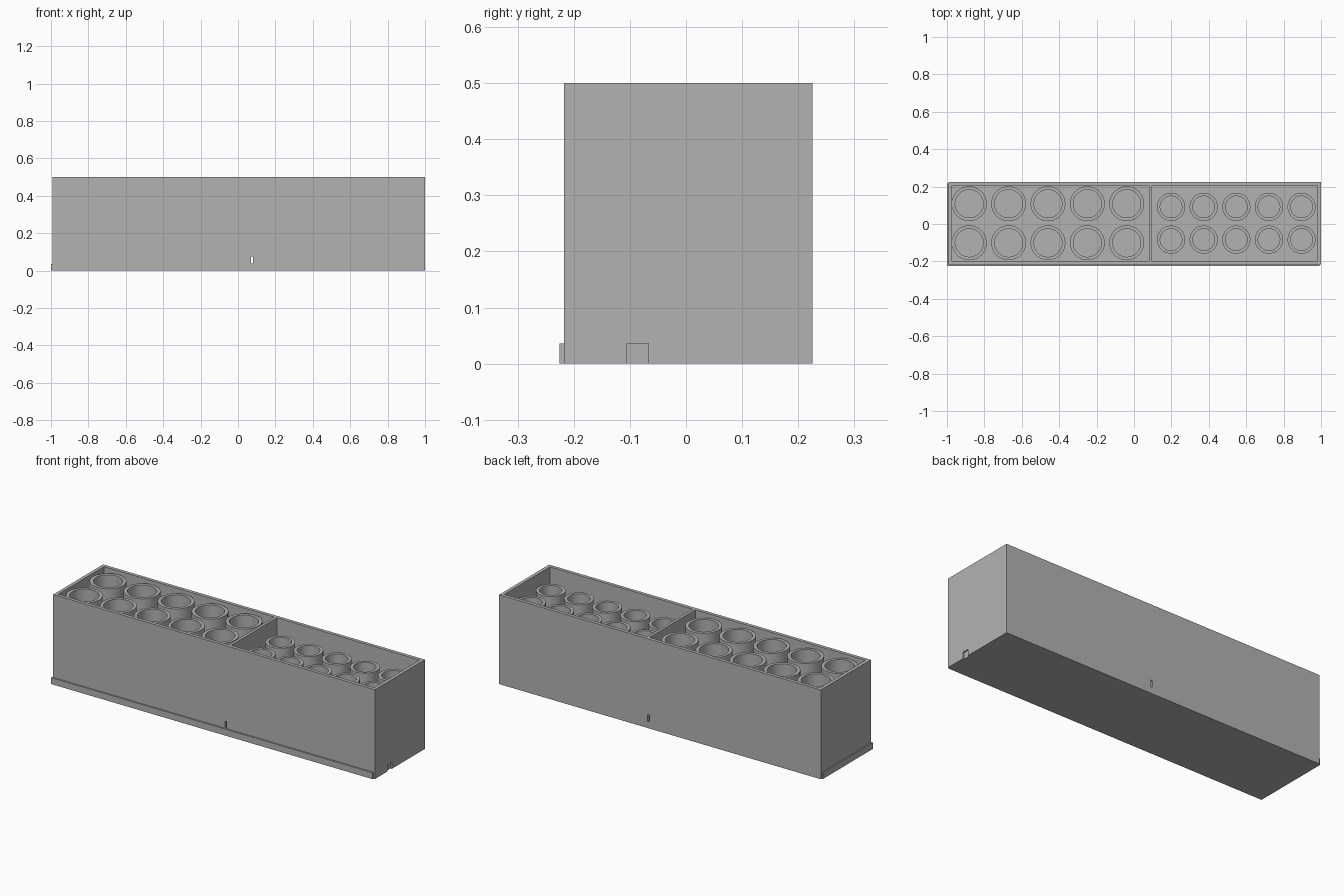
import bpy, bmesh, math
from mathutils import Matrix

if "Cube" in bpy.data.objects:
    bpy.data.objects.remove(bpy.data.objects["Cube"], do_unlink=True)

grey = bpy.data.materials.new("plain grey")
grey.use_nodes = True
colour = (0.45, 0.45, 0.45, 1)
grey.diffuse_color = colour
grey.node_tree.nodes["Principled BSDF"].inputs["Base Color"].default_value = colour

X0, X1, Y0, Y1 = -0.993, 1.0, -0.217, 0.225   # tray outline
LIP, LIP_H = 0.008, 0.036                     # base lip
FLOOR, TOP, WALL = 0.03, 0.5, 0.019
MID_Y = (Y0 + Y1) / 2


def add_object(name, bm):
    bmesh.ops.recalc_face_normals(bm, faces=bm.faces)
    mesh = bpy.data.meshes.new(name)
    bm.to_mesh(mesh)
    bm.free()
    mesh.materials.append(grey)
    ob = bpy.data.objects.new(name, mesh)
    bpy.context.collection.objects.link(ob)
    return ob


def box(name, x, y, z):
    bm = bmesh.new()
    centre = [sum(r) / 2 for r in (x, y, z)]
    size = [r[1] - r[0] for r in (x, y, z)]
    bmesh.ops.create_cube(bm, size=1, matrix=Matrix.Translation(centre) @ Matrix.Diagonal((*size, 1)))
    return add_object(name, bm)


def cut(target, cutter):
    cutter.hide_render = True
    mod = target.modifiers.new("cut", "BOOLEAN")
    mod.operation = "DIFFERENCE"
    mod.solver = "EXACT"
    mod.object = cutter
    bpy.context.view_layer.objects.active = target
    bpy.ops.object.modifier_apply(modifier=mod.name)
    bpy.data.objects.remove(cutter, do_unlink=True)


# Tray with two compartments either side of a divider
tray = box("tray", (X0, X1), (Y0, Y1), (0, TOP))
inner_y = (Y0 + WALL, Y1 - WALL)
for x in ((X0 + WALL, 0.081), (0.097, X1 - WALL)):
    cut(tray, box("pocket_cutter", x, inner_y, (FLOOR, 1)))

# Narrow slit through front and back walls, and a notch low on one end
cut(tray, box("slit_cutter", (0.07, 0.08), (-1, 1), (0.037, 0.076)))
cut(tray, box("notch_cutter", (X1 - 0.008, 2), (-0.105, -0.067), (-1, LIP_H)))

# Lip along the bottom of the front and one end
box("front_lip", (X0 - LIP + 0.001, X1 - LIP), (Y0 - LIP, Y0), (0, LIP_H))
box("end_lip", (X0 - LIP + 0.001, X0), (Y0, Y1 - LIP), (0, LIP_H))


def tube_row(name, first_x, step, half_y, outer, inner, top):
    """Two rows of five open tubes standing on the tray floor."""
    bm = bmesh.new()
    base = FLOOR - 0.004
    profile = [(outer, base), (outer, top), (inner, top), (inner, base)]
    for i in range(5):
        for side in (-1, 1):
            cx, cy = first_x + i * step, MID_Y + side * half_y
            verts = [bm.verts.new((cx + r, cy, z)) for r, z in profile]
            edges = [bm.edges.new((verts[k], verts[(k + 1) % 4])) for k in range(4)]
            bmesh.ops.spin(bm, geom=verts + edges, cent=(cx, cy, 0), axis=(0, 0, 1),
                           angle=math.tau, steps=64, use_merge=True)
    bmesh.ops.remove_doubles(bm, verts=bm.verts, dist=0.0001)
    ob = add_object(name, bm)
    bpy.ops.object.select_all(action="DESELECT")
    ob.select_set(True)
    bpy.context.view_layer.objects.active = ob
    bpy.ops.object.shade_smooth_by_angle(angle=math.radians(30))


tube_row("large_tubes", -0.881, 0.2105, 0.1045, 0.093, 0.075, 0.481)
tube_row("small_tubes", 0.198, 0.1745, 0.0875, 0.075, 0.058, 0.435)
